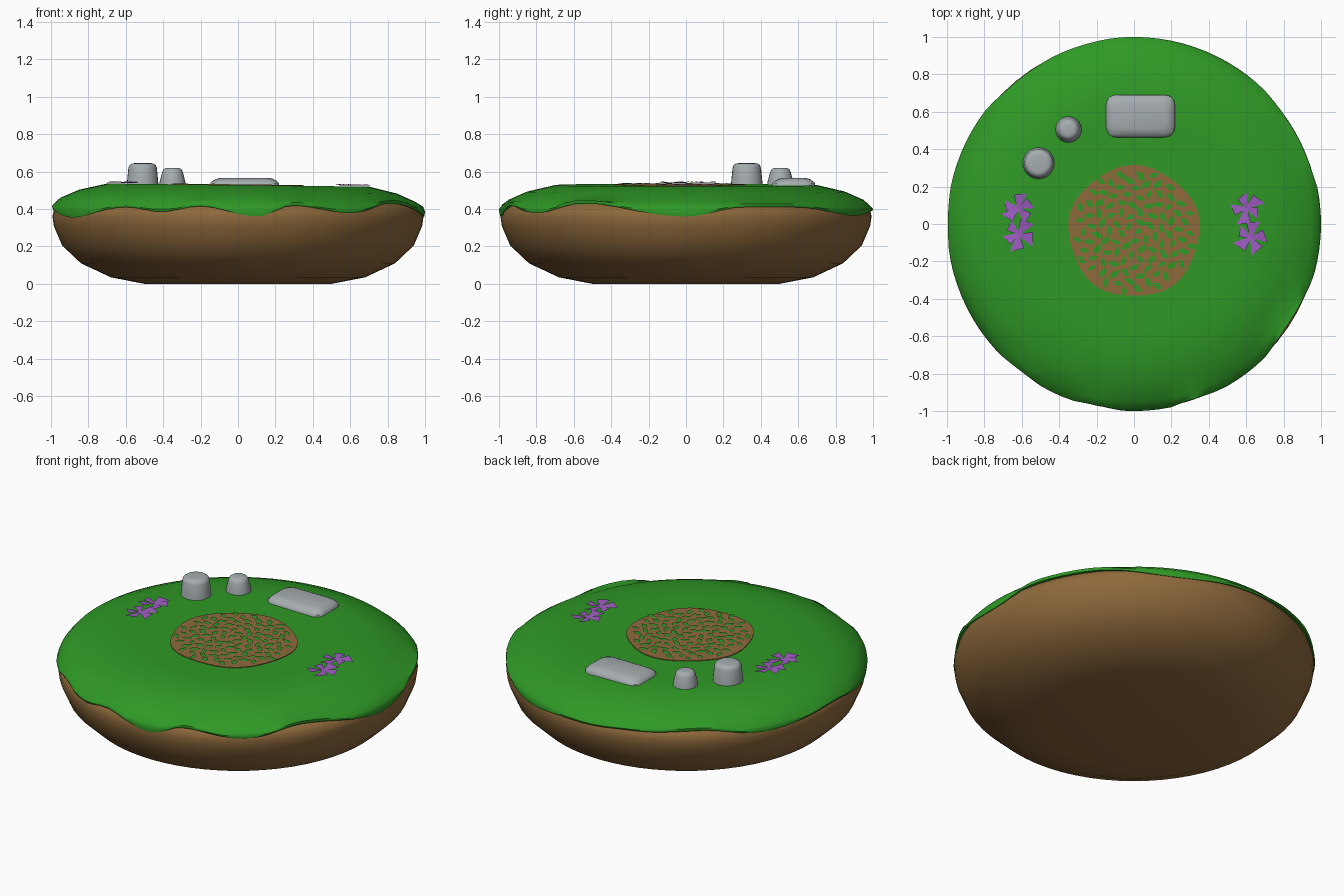
import bpy, math, random
from mathutils import Vector

if "Cube" in bpy.data.objects:
    bpy.data.objects.remove(bpy.data.objects["Cube"])

random.seed(4)


def mat(name, rgb):
    m = bpy.data.materials.new(name)
    m.diffuse_color = (*rgb, 1)
    m.use_nodes = True
    m.node_tree.nodes["Principled BSDF"].inputs["Base Color"].default_value = m.diffuse_color
    return m


GRASS = mat("grass green", (0.028, 0.32, 0.019))
SOIL = mat("soil brown", (0.275, 0.143, 0.045))
STONE = mat("stone grey", (0.38, 0.42, 0.43))
PETAL = mat("petal purple", (0.34, 0.105, 0.53))


def make(name, verts, faces, material, smooth=None):
    me = bpy.data.meshes.new(name)
    me.from_pydata(verts, [], faces)
    me.materials.append(material)
    ob = bpy.data.objects.new(name, me)
    bpy.context.collection.objects.link(ob)
    if smooth:
        bpy.ops.object.select_all(action='DESELECT')
        ob.select_set(True)
        bpy.context.view_layer.objects.active = ob
        bpy.ops.object.shade_smooth_by_angle(angle=math.radians(smooth))
    return ob


def loft(name, rings, material, smooth=None):
    """Skin a stack of equal-length rings, first and last are capped."""
    n = len(rings[0])
    verts = [p for r in rings for p in r]
    faces = [(k * n + i, k * n + (i + 1) % n, (k + 1) * n + (i + 1) % n, (k + 1) * n + i)
             for k in range(len(rings) - 1) for i in range(n)]
    faces.append(tuple(reversed(range(n))))
    faces.append(tuple(range(len(verts) - n, len(verts))))
    return make(name, verts, faces, material, smooth)


def circle(r, z, n, cx=0, cy=0):
    return [(cx + r * math.cos(2 * math.pi * i / n), cy + r * math.sin(2 * math.pi * i / n), z)
            for i in range(n)]


def ground(x, y):
    """Height of the gently tilted lawn."""
    return 0.528 - 0.012 * x


# soil bowl
bowl = [(0.5, 0), (0.68, 0.035), (0.84, 0.11), (0.94, 0.205), (0.985, 0.31), (0.992, 0.36),
        (0.985, 0.395), (0.96, 0.42), (0.9, 0.44), (0.7, 0.48)]
loft("soil_base", [circle(r, z, 64) for r, z in bowl], SOIL, 40)

# wavy hem of the lawn: angle from the front (towards +x) and height
hem = [(-183, .39), (-160, .405), (-140, .42), (-118, .375), (-90, .405), (-62, .355),
       (-37, .41), (-24, .385), (-12, .415), (6, .36), (17, .418), (37, .378), (56, .43),
       (90, .36), (108, .41), (125, .41), (154, .365), (177, .39)]


def hem_height(a):
    for (a0, z0), (a1, z1) in zip(hem, hem[1:]):
        if a0 <= a <= a1:
            t = (a - a0) / (a1 - a0)
            return z0 + (z1 - z0) * (1 - math.cos(math.pi * t)) / 2
    return 0.39


# lawn: rings from the tucked-under hem up to the flat top
N = 96
rings = [[] for _ in range(8)]
for i in range(N):
    a = -180 + 360 * i / N
    sx, sy = math.sin(math.radians(a)), -math.cos(math.radians(a))
    e = hem_height(a)
    rim = 1.0 - max(0, e - 0.395) * 0.5
    top = max(e + 0.018, 0.412)
    col = [(rim - 0.04, e + 0.008), (rim - 0.004, e), (rim, (e + top) / 2), (min(rim, 0.99), top),
           (0.95, 0.449), (0.85, 0.493), (0.7, 0.528), (0.55, 0.528)]
    for k, (r, z) in enumerate(col):
        tilt = -0.012 * r * sx if k > 3 else 0
        rings[k].append((r * sx, r * sy, z + tilt))
lawn = loft("grass_top", rings, GRASS, 50)

# garden bed: thin round plate
bed_n = 40
bed = []
for dz, s in ((-0.002, 1), (0.004, 1)):
    ring = []
    for i in range(bed_n):
        a = 2 * math.pi * i / bed_n
        r = s * (0.35 + 0.007 * math.sin(5 * a))
        x, y = r * math.cos(a), -0.04 + r * math.sin(a)
        ring.append((x, y, ground(x, y) + dz))
    bed.append(ring)
loft("garden_bed", bed, SOIL)

# leaves scattered on the bed in a spiral
verts, faces = [], []
COUNT = 105
for i in range(COUNT):
    r = 0.325 * math.sqrt((i + 0.5) / COUNT)
    a = i * 2.39996
    cx, cy = r * math.cos(a), -0.04 + r * math.sin(a)
    turn = random.uniform(0, math.pi)
    size = random.uniform(0.85, 1.15)
    b = len(verts)
    for u, v in ((-0.032, 0), (0.006, -0.017), (0.032, 0), (-0.006, 0.017)):
        x = cx + size * (u * math.cos(turn) - v * math.sin(turn))
        y = cy + size * (u * math.sin(turn) + v * math.cos(turn))
        verts.append((x, y, ground(x, y) + 0.008))
    faces.append((b, b + 1, b + 2, b + 3))
make("bed_leaves", verts, faces, GRASS)


# flowers: fans of pointed triangular petals
def flowers(name, centres):
    verts, faces = [], []
    for cx, cy, spin in centres:
        for k in range(5):
            a = spin + k * 2 * math.pi / 5 + random.uniform(-0.2, 0.2)
            length = random.uniform(0.08, 0.105)
            b = len(verts)
            for r, da, dz in ((0.012, math.pi, 0.005), (length, -0.42, 0.006), (length * 0.8, 0.42, 0.012)):
                x, y = cx + r * math.cos(a + da), cy + r * math.sin(a + da)
                verts.append((x, y, ground(x, y) + dz))
            faces.append((b, b + 1, b + 2))
    make(name, verts, faces, PETAL)


flowers("left_flowers", [(-0.62, 0.085, 0.3), (-0.62, -0.055, 1.0)])
flowers("right_flowers", [(0.6, 0.085, 0.8), (0.625, -0.07, 0.2)])


# upright stones
def stone(name, cx, cy, r0, r1, top):
    prof = [(r0, 0.515), (r0 * 0.97, 0.545), (r1 + 0.006, top - 0.025), (r1, top - 0.01),
            (r1 - 0.012, top - 0.002), (r1 - 0.025, top)]
    loft(name, [circle(r, z, 24, cx, cy) for r, z in prof], STONE, 50)


stone("tall_stone", -0.51, 0.325, 0.086, 0.07, 0.645)
stone("small_stone", -0.35, 0.505, 0.071, 0.05, 0.62)


# flat stone slab with rounded corners
def slab_ring(inset, z):
    hx, hy, c = 0.184 - inset, 0.114 - inset, 0.055
    pts = []
    for q, (sx, sy) in enumerate(((1, 1), (-1, 1), (-1, -1), (1, -1))):
        for k in range(5):
            a = math.pi / 2 * (q + k / 4)
            pts.append((0.035 + sx * (hx - c) + c * math.cos(a),
                        0.577 + sy * (hy - c) + c * math.sin(a), z))
    return pts


loft("stone_slab", [slab_ring(i, z) for i, z in
                    ((0, 0.515), (0, 0.537), (0.012, 0.55), (0.03, 0.56), (0.045, 0.565))], STONE, 50)
